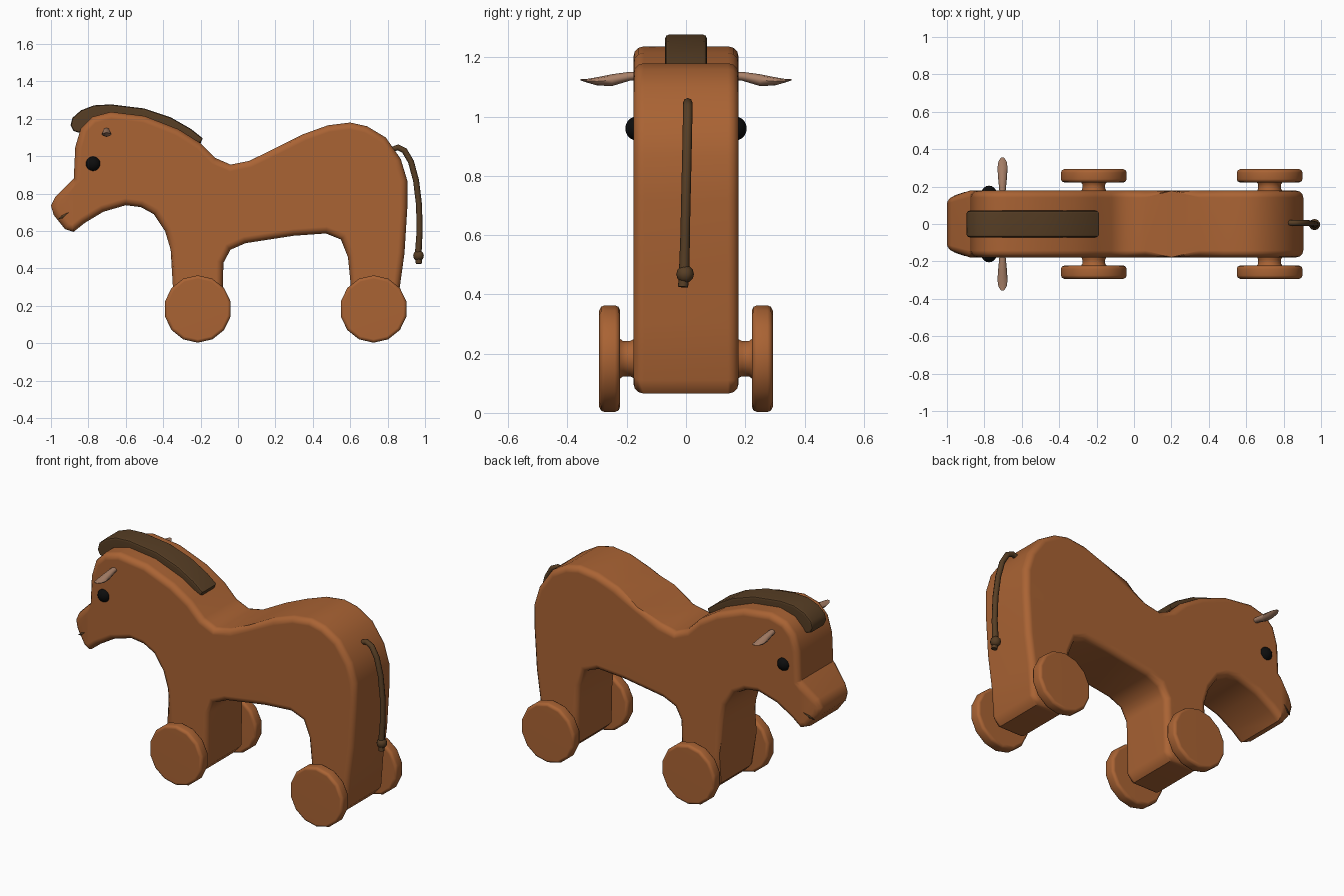
import bpy, bmesh, math
from mathutils import Vector, Matrix

if "Cube" in bpy.data.objects:
    bpy.data.objects.remove(bpy.data.objects["Cube"])


def material(name, rgb):
    m = bpy.data.materials.new(name)
    m.diffuse_color = (*rgb, 1)
    m.use_nodes = True
    m.node_tree.nodes["Principled BSDF"].inputs["Base Color"].default_value = m.diffuse_color
    return m


BROWN = material("chestnut brown", (0.40, 0.125, 0.034))
DARK = material("dark brown", (0.095, 0.048, 0.018))
TAN = material("dusty tan", (0.40, 0.22, 0.14))
BLACK = material("black", (0.004, 0.004, 0.004))


def finish(name, bm, mat, angle=40, weighted=False):
    bmesh.ops.recalc_face_normals(bm, faces=bm.faces[:])
    me = bpy.data.meshes.new(name)
    bm.to_mesh(me)
    bm.free()
    ob = bpy.data.objects.new(name, me)
    bpy.context.collection.objects.link(ob)
    me.materials.append(mat)
    bpy.ops.object.select_all(action='DESELECT')
    ob.select_set(True)
    bpy.context.view_layer.objects.active = ob
    bpy.ops.object.shade_smooth_by_angle(angle=math.radians(angle))
    if weighted:
        ob.modifiers.new("normals", 'WEIGHTED_NORMAL').keep_sharp = True
    return ob


def slab(points, half, bevel, segments=3):
    """Side profile extruded across y, with rounded rims."""
    bm = bmesh.new()
    face = bm.faces.new([bm.verts.new((x, -half, z)) for x, z in points])
    ext = bmesh.ops.extrude_face_region(bm, geom=[face])
    for v in ext['geom']:
        if isinstance(v, bmesh.types.BMVert):
            v.co.y = half
    rims = [e for e in bm.edges if abs(e.verts[0].co.y - e.verts[1].co.y) < 1e-6]
    bmesh.ops.bevel(bm, geom=rims, offset=bevel, segments=segments,
                    profile=0.5, affect='EDGES', clamp_overlap=False)
    return bm


def loft(sections, sides):
    """Skin elliptical sections (centre, vector a, vector b) and cap the ends."""
    bm = bmesh.new()
    rings = []
    for c, a, b in sections:
        rings.append([bm.verts.new(Vector(c)
                      + Vector(a) * math.cos(2 * math.pi * i / sides)
                      + Vector(b) * math.sin(2 * math.pi * i / sides)) for i in range(sides)])
    for r, s in zip(rings, rings[1:]):
        for i in range(sides):
            j = (i + 1) % sides
            bm.faces.new((r[i], r[j], s[j], s[i]))
    bm.faces.new(rings[0])
    bm.faces.new(rings[-1])
    return bm


# body: head, neck, back and both leg blocks in one cut-out
body_profile = [
    (-1.0, 0.735), (-0.975, 0.785), (-0.878, 0.88), (-0.87, 1.05), (-0.84, 1.15),
    (-0.78, 1.21), (-0.68, 1.237), (-0.5, 1.215), (-0.32, 1.145), (-0.2, 1.07),
    (-0.12, 0.99), (-0.04, 0.955), (0.06, 0.975), (0.2, 1.043), (0.35, 1.118),
    (0.48, 1.165), (0.6, 1.18), (0.69, 1.16), (0.79, 1.10), (0.87, 0.985),
    (0.905, 0.87), (0.905, 0.72), (0.89, 0.48), (0.865, 0.3), (0.85, 0.11),
    (0.81, 0.065), (0.65, 0.065), (0.605, 0.11), (0.602, 0.32), (0.588, 0.46),
    (0.55, 0.555), (0.47, 0.587), (0.3, 0.575), (0.04, 0.535), (-0.04, 0.50),
    (-0.078, 0.43), (-0.085, 0.11), (-0.125, 0.065), (-0.29, 0.065), (-0.335, 0.11),
    (-0.348, 0.3), (-0.36, 0.5), (-0.39, 0.6), (-0.45, 0.69), (-0.52, 0.728),
    (-0.6, 0.738), (-0.72, 0.703), (-0.82, 0.643), (-0.88, 0.595), (-0.925, 0.61),
    (-0.985, 0.685)]
bm = slab(body_profile, 0.178, 0.036)
# narrow the muzzle
bmesh.ops.bisect_plane(bm, geom=bm.verts[:] + bm.edges[:] + bm.faces[:],
                       plane_co=(-0.88, 0, 0), plane_no=(1, 0, 0))
for v in bm.verts:
    if v.co.x < -0.88:
        v.co.y *= 1 - 1.9 * (-0.88 - v.co.x)
finish("body", bm, BROWN, weighted=True)

# mane
mane_profile = [
    (-0.895, 1.165), (-0.885, 1.205), (-0.84, 1.245), (-0.77, 1.272), (-0.68, 1.277),
    (-0.5, 1.255), (-0.36, 1.208), (-0.25, 1.145), (-0.188, 1.095), (-0.2, 1.07),
    (-0.32, 1.10), (-0.5, 1.17), (-0.68, 1.19), (-0.78, 1.17), (-0.85, 1.125), (-0.88, 1.135)]
finish("mane", slab(mane_profile, 0.071, 0.014, 2), DARK, weighted=True)

# tail rope with a knot near the end
path = [(0.82, 0.006, 1.035), (0.855, 0.006, 1.047), (0.89, 0.006, 1.03), (0.925, 0.005, 0.97),
        (0.952, 0.003, 0.87), (0.968, 0, 0.74), (0.971, -0.003, 0.6), (0.963, -0.006, 0.47),
        (0.968, -0.01, 0.425)]
radii = [0.013] + [0.016] * 6 + [0.018, 0.017]
sections = []
for i, p in enumerate(path):
    t = (Vector(path[min(i + 1, 8)]) - Vector(path[max(i - 1, 0)])).normalized()
    a = Vector((0, 1, 0)).cross(t).normalized()
    sections.append((p, a * radii[i], t.cross(a) * radii[i]))
finish("tail", loft(sections, 8), DARK, 60)
bm = bmesh.new()
bmesh.ops.create_uvsphere(bm, u_segments=10, v_segments=6, radius=0.03,
                          matrix=Matrix.Translation((0.965, -0.003, 0.468)))
finish("tail_knot", bm, DARK, 60)

# axles: a round bar through each leg block, and rounded wheels
wheel_rings = [(0.222, 0.162), (0.228, 0.175), (0.240, 0.18), (0.275, 0.18),
               (0.287, 0.175), (0.293, 0.162)]
for label, x in (("front", -0.215), ("rear", 0.725)):
    bar = [(-0.225, 0.07), (-0.212, 0.061), (-0.19, 0.061), (-0.17, 0.07),
           (0.17, 0.07), (0.19, 0.061), (0.212, 0.061), (0.225, 0.07)]
    finish(label + "_axle", loft([((x, y, 0.183), (r, 0, 0), (0, 0, r)) for y, r in bar], 14), BROWN)
    for side, s in (("near", -1), ("far", 1)):
        rings = [((x, s * y, 0.183), (0, 0, r), (r, 0, 0)) for y, r in wheel_rings]
        finish(f"{label}_wheel_{side}", loft(rings, 14), BROWN, 50, weighted=True)

# eyes, ears and mouth lines on both sides of the head
ear_rings = [(0.15, 1.138, 0.015, 0.012), (0.19, 1.136, 0.018, 0.015), (0.25, 1.123, 0.024, 0.02),
             (0.30, 1.119, 0.027, 0.014), (0.335, 1.121, 0.022, 0.006), (0.356, 1.124, 0.008, 0.002)]
for side, s in (("near", -1), ("far", 1)):
    bm = bmesh.new()
    bmesh.ops.create_uvsphere(bm, u_segments=16, v_segments=10, radius=0.041,
                              matrix=Matrix.Translation((-0.775, s * 0.164, 0.96)))
    finish("eye_" + side, bm, BLACK, 60)
    finish("ear_" + side, loft([((-0.703, s * y, z), (w, 0, 0), (0, 0, h))
                                for y, z, w, h in ear_rings], 8), TAN, 60)
    bm = bmesh.new()
    outer = [(-0.965, 0.662), (-0.94, 0.668), (-0.905, 0.7), (-0.94, 0.684)]
    bm.faces.new([bm.verts.new((x, s * (0.1795 * (1 - 1.9 * (-0.88 - x))), z)) for x, z in outer])
    ob = finish("mouth_line_" + side, bm, DARK)
    ob.modifiers.new("plate", 'SOLIDIFY').thickness = 0.003
